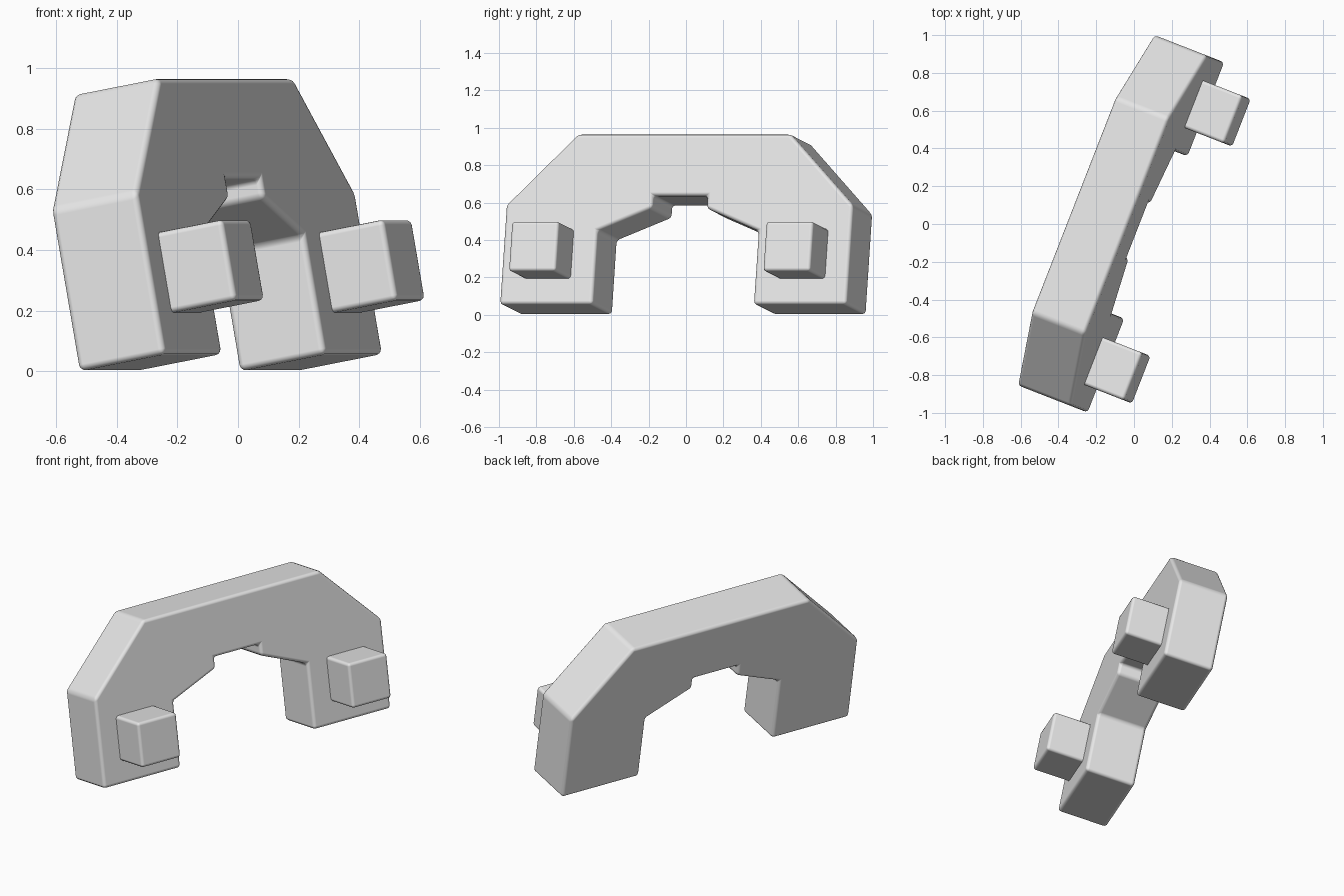
import bpy
import bmesh
from math import radians
from mathutils import Matrix

cube = bpy.data.objects.get("Cube")
if cube:
    bpy.data.objects.remove(cube, do_unlink=True)

grey = bpy.data.materials.new("plain grey")
grey.use_nodes = True
grey.diffuse_color = (0.8, 0.8, 0.8, 1)
grey.node_tree.nodes["Principled BSDF"].inputs["Base Color"].default_value = (0.8, 0.8, 0.8, 1)

# Common pose: turned about z, then leaned over sideways
POSE = (Matrix.Rotation(radians(-21.3), 4, 'Z')
        @ Matrix.Rotation(radians(-10.4), 4, 'Y'))


def slab(name, profile, back, front, bevel):
    """Extrude a (y, z) profile along local x and round its edges."""
    bm = bmesh.new()
    face = bm.faces.new([bm.verts.new((back, y, z)) for y, z in profile])
    ext = bmesh.ops.extrude_face_region(bm, geom=[face])
    moved = [g for g in ext["geom"] if isinstance(g, bmesh.types.BMVert)]
    bmesh.ops.translate(bm, verts=moved, vec=(front - back, 0, 0))
    bmesh.ops.recalc_face_normals(bm, faces=bm.faces[:])
    mesh = bpy.data.meshes.new(name)
    bm.to_mesh(mesh)
    bm.free()
    mesh.materials.append(grey)
    mesh.shade_smooth()
    obj = bpy.data.objects.new(name, mesh)
    bpy.context.collection.objects.link(obj)
    obj.matrix_world = POSE
    mod = obj.modifiers.new("rounded edges", 'BEVEL')
    mod.width = bevel
    mod.segments = 3
    mod.limit_method = 'ANGLE'
    mod.harden_normals = True
    return obj


MID, BASE = -0.024, 0.031

# Arch: half outline from the top round to the notch, then mirrored
half = [(0.611, 0.925), (0.995, 0.54), (0.995, 0), (0.461, 0),
        (0.461, 0.40), (0.155, 0.523), (0.155, 0.59)]
outline = half + [(-y, z) for y, z in reversed(half)]
slab("arch_body", [(MID + y, BASE + z) for y, z in outline], -0.165, 0.145, 0.02)

# One block on the face of each leg
for name, side in (("front_block", -1), ("back_block", 1)):
    cy, cz, r = MID + side * 0.73, BASE + 0.274, 0.135
    square = [(cy - r, cz - r), (cy + r, cz - r), (cy + r, cz + r), (cy - r, cz + r)]
    slab(name, square, 0.105, 0.375, 0.018)
